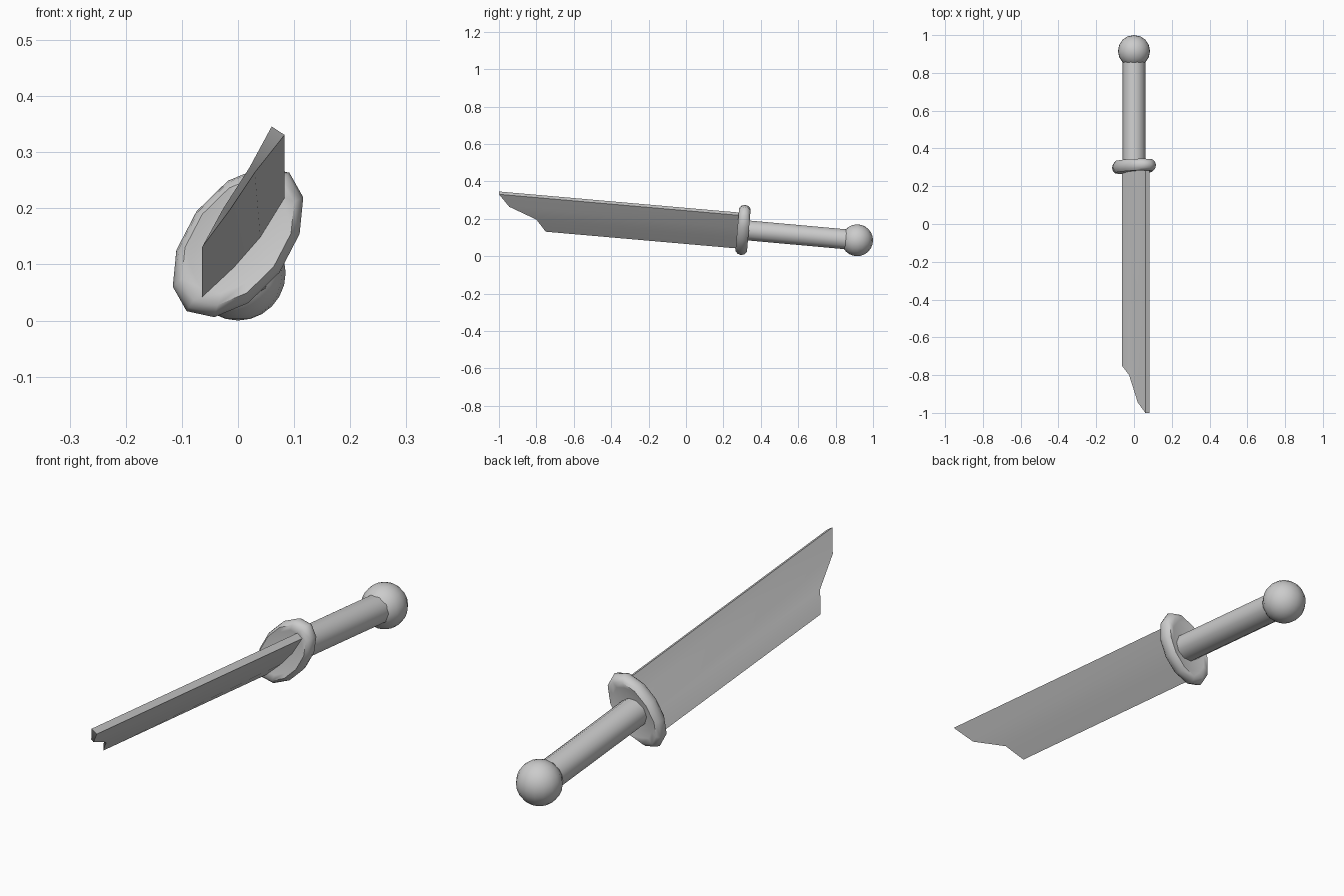
import bpy, bmesh, math
from mathutils import Vector, Matrix

if "Cube" in bpy.data.objects:
    bpy.data.objects.remove(bpy.data.objects["Cube"])

SLOPE = 0.0875                                   # the whole knife rises toward its tip
AXIS = Vector((0, -1, SLOPE)).normalized()
UP = Vector((0, SLOPE, 1)).normalized()
SIDE = Vector((1, 0, 0))
ROLL = math.radians(53.5)                        # roll of blade and guard about the axis
MAJOR = SIDE * math.cos(ROLL) + UP * math.sin(ROLL)
MINOR = -SIDE * math.sin(ROLL) + UP * math.cos(ROLL)
GUARD = Vector((0, 0.305, 0.14))
POMMEL = Vector((0, 0.915, 0.085))


def finish(name, bm, angle):
    bmesh.ops.recalc_face_normals(bm, faces=bm.faces)
    mesh = bpy.data.meshes.new(name)
    bm.to_mesh(mesh)
    bm.free()
    obj = bpy.data.objects.new(name, mesh)
    bpy.context.collection.objects.link(obj)
    bpy.ops.object.select_all(action='DESELECT')
    obj.select_set(True)
    bpy.context.view_layer.objects.active = obj
    bpy.ops.object.shade_smooth_by_angle(angle=math.radians(angle))
    return obj


def loft(name, rings, angle):
    """Join rings of points and cap both ends."""
    bm = bmesh.new()
    rows = [[bm.verts.new(p) for p in ring] for ring in rings]
    n = len(rows[0])
    for a, b in zip(rows, rows[1:]):
        for i in range(n):
            j = (i + 1) % n
            bm.faces.new((a[i], a[j], b[j], b[i]))
    return bm, rows


def ellipse(centre, u, v, a, b, n):
    return [centre + u * a * math.cos(2 * math.pi * i / n)
            + v * b * math.sin(2 * math.pi * i / n) for i in range(n)]


# pommel ball
bm = bmesh.new()
bmesh.ops.create_uvsphere(bm, u_segments=16, v_segments=12, radius=0.085,
                          matrix=Matrix.Translation(POMMEL))
finish("pommel", bm, 60)

# round grip
bm, rows = loft("grip", [ellipse(p, SIDE, UP, 0.06, 0.056, 10)
                         for p in (POMMEL + AXIS * 0.04, GUARD)], 50)
for row in rows:
    bm.faces.new(row)
finish("grip", bm, 50)

# oval guard with rounded rim: (scale, offset along axis)
profile = [(0.35, -0.024), (0.7, -0.028), (0.86, -0.031), (0.96, -0.018), (1, 0),
           (0.96, 0.018), (0.86, 0.031), (0.7, 0.028), (0.35, 0.024)]
bm, rows = loft("guard", [ellipse(GUARD + AXIS * o, MAJOR, MINOR, 0.154 * s, 0.092 * s, 12)
                          for s, o in profile], 60)
for row in (rows[0], rows[-1]):
    bm.faces.new(row)
finish("guard", bm, 60)

# blade: cross-section (x, z) at y = 0.3, with the y where each line ends at the clipped tip
left = [(-0.064, 0.039, -0.75), (-0.026, 0.104, -0.80), (0.02, 0.163, -0.945),
        (0.06, 0.232, -1.0)]
right = [(0.083, 0.217, -1.0), (0.040, 0.147, -0.945), (-0.005, 0.095, -0.80)]
pinched = [right[0]] + [tuple((p + q) / 2 for p, q in zip(r, l))
                        for r, l in zip(right[1:], (left[2], left[1]))]
root = [(x, 0.3, z) for x, z, y in left + right]
tip = [(x, y, z + SLOPE * (0.3 - y)) for x, z, y in left + pinched]
bm, rows = loft("blade", [root, tip], 40)
bm.faces.new(rows[0])
t = rows[1]
for quad in ((0, 1, 6), (1, 2, 5, 6), (2, 3, 4, 5)):
    bm.faces.new([t[i] for i in quad])
finish("blade", bm, 40)
